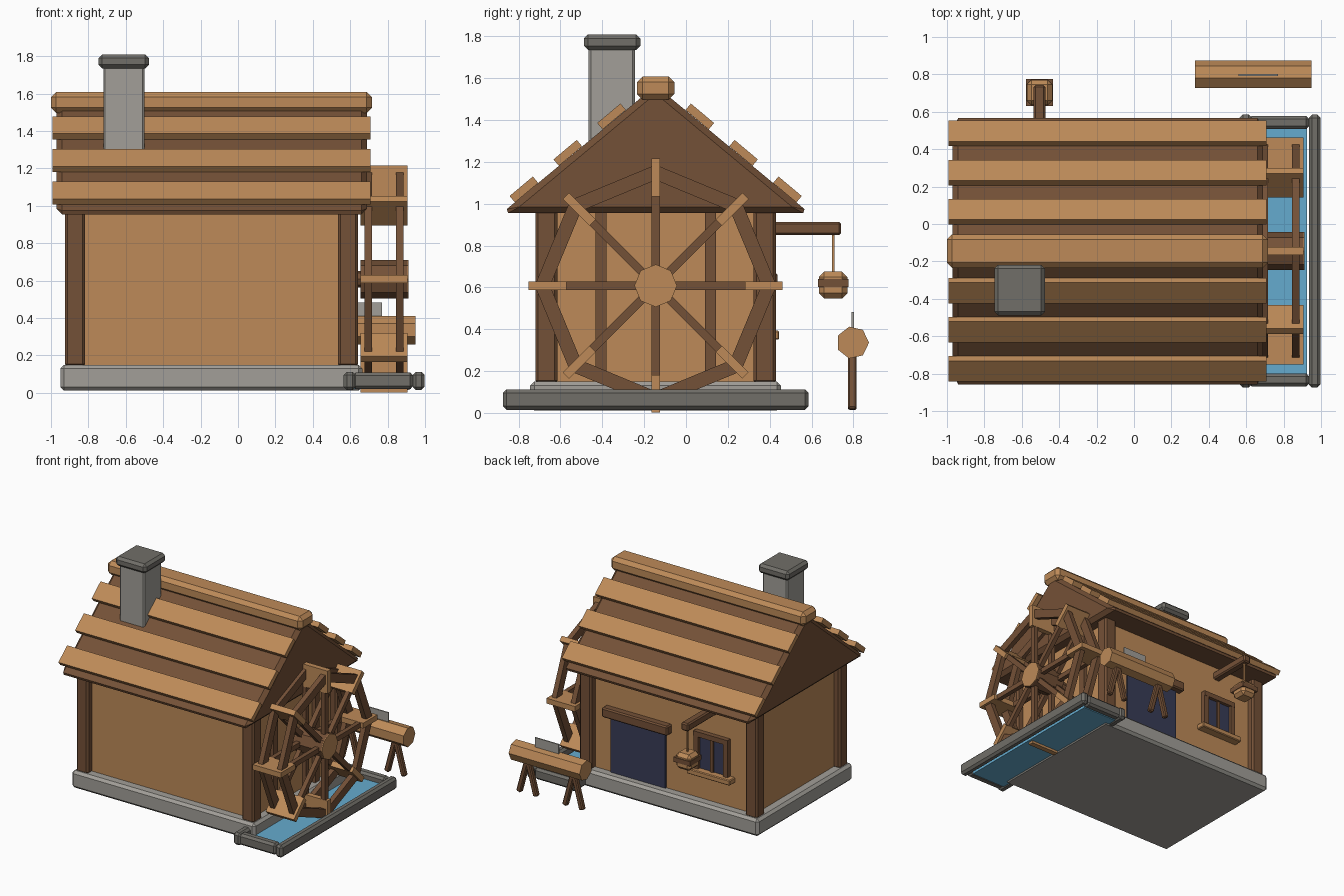
import bpy, bmesh, math
from mathutils import Matrix, Vector

if "Cube" in bpy.data.objects:
    bpy.data.objects.remove(bpy.data.objects["Cube"])


def material(name, rgb):
    m = bpy.data.materials.new(name)
    m.diffuse_color = (*rgb, 1)
    m.use_nodes = True
    m.node_tree.nodes["Principled BSDF"].inputs["Base Color"].default_value = m.diffuse_color
    return m


LIGHT = material("light wood", (0.51, 0.255, 0.098))
DARK = material("dark wood", (0.175, 0.082, 0.038))
STONE = material("light stone", (0.36, 0.345, 0.315))
SLATE = material("dark stone", (0.165, 0.158, 0.14))
WATER = material("water blue", (0.13, 0.41, 0.62))
NAVY = material("dark glass", (0.04, 0.045, 0.095))
CX, CY = -0.14, -0.145      # centre of the house


def finish(name, bm, mat, bevel=0.0):
    bmesh.ops.recalc_face_normals(bm, faces=bm.faces[:])
    if bevel:
        bmesh.ops.bevel(bm, geom=bm.edges[:], offset=bevel, segments=1,
                        affect='EDGES', profile=0.5)
    me = bpy.data.meshes.new(name)
    bm.to_mesh(me)
    bm.free()
    me.materials.append(mat)
    ob = bpy.data.objects.new(name, me)
    bpy.context.collection.objects.link(ob)
    return ob


def block(name, centre, size, mat, bevel=0.0, rot_axis=None, angle=0.0):
    bm = bmesh.new()
    bmesh.ops.create_cube(bm, size=1.0)
    bmesh.ops.scale(bm, vec=size, verts=bm.verts)
    m = Matrix.Translation(centre)
    if rot_axis:
        m = m @ Matrix.Rotation(angle, 4, rot_axis)
    if bevel:
        bmesh.ops.bevel(bm, geom=bm.edges[:], offset=bevel, segments=1,
                        affect='EDGES', profile=0.5)
    bmesh.ops.transform(bm, matrix=m, verts=bm.verts)
    return finish(name, bm, mat)


def span(name, x, y, z, mat, bevel=0.0):
    c = [(a + b) / 2 for a, b in (x, y, z)]
    s = [b - a for a, b in (x, y, z)]
    return block(name, c, s, mat, bevel)


def extrude_x(name, profile, x0, x1, mat, bevel=0.0):
    """Extrude a closed (y, z) outline along x."""
    bm = bmesh.new()
    face = bm.faces.new([bm.verts.new((x0, y, z)) for y, z in profile])
    out = bmesh.ops.extrude_face_region(bm, geom=[face])
    vs = [v for v in out["geom"] if isinstance(v, bmesh.types.BMVert)]
    bmesh.ops.translate(bm, verts=vs, vec=(x1 - x0, 0, 0))
    return finish(name, bm, mat, bevel)


def ngon(y, z, r, n):
    return [(y + r * math.cos(2 * math.pi * i / n),
             z + r * math.sin(2 * math.pi * i / n)) for i in range(n)]


# house body
span("foundation", (-0.95, 0.665), (-0.745, 0.455), (0.012, 0.15), STONE, 0.02)
span("walls", (-0.872, 0.588), (-0.667, 0.377), (0.13, 0.98), LIGHT)
for sx in (-1, 1):
    for sy in (-1, 1):
        block("corner_post", (CX - 0.002 + sx * 0.73, CY + sy * 0.522, 0.555),
              (0.107, 0.107, 0.83), DARK, 0.014)
for s in (-1, 1):
    block("side_timber", (0.592, CY + s * 0.262, 0.555), (0.05, 0.052, 0.83), DARK)

# roof with planks and ridge
extrude_x("roof", [(CY - 0.735, 0.955), (CY + 0.735, 0.955), (CY, 1.565)],
          CX - 0.83, CX + 0.83, DARK, 0.03)
for s in (-1, 1):
    for off, z in ((0.63, 1.068), (0.42, 1.243), (0.211, 1.417)):
        block("roof_plank", (CX - 0.002, CY + s * off, z), (1.70, 0.145, 0.04),
              LIGHT, 0, 'X', -s * math.radians(40))
block("ridge_beam", (CX - 0.002, CY, 1.553), (1.716, 0.18, 0.112), LIGHT, 0.028)

# chimney
span("chimney", (-0.72, -0.50), (-0.465, -0.245), (1.15, 1.75), STONE, 0.01)
span("chimney_cap", (-0.746, -0.476), (-0.488, -0.218), (1.735, 1.81), SLATE, 0.02)

# water channel
for x0, x1 in ((0.565, 0.63), (0.935, 0.997)):
    span("channel_long_wall", (x0, x1), (CY - 0.73, CY + 0.73), (0.015, 0.113), SLATE, 0.017)
for s in (-1, 1):
    block("channel_end_wall", (0.775, CY + s * 0.688, 0.065), (0.325, 0.07, 0.09), SLATE, 0.017)
span("water", (0.62, 0.925), (CY - 0.66, CY + 0.66), (0.02, 0.06), WATER)

# water wheel
WX, WZ = 0.78, 0.608
for x in (0.697, 0.865):
    bm = bmesh.new()
    rings = []
    for i in range(8):
        a = math.pi / 4 * i
        rings.append([bm.verts.new((x + dx, CY + r * math.cos(a), WZ + r * math.sin(a)))
                      for dx, r in ((-0.02, 0.505), (0.02, 0.505), (0.02, 0.578), (-0.02, 0.578))])
    for i in range(8):
        a, b = rings[i], rings[(i + 1) % 8]
        for j in range(4):
            k = (j + 1) % 4
            bm.faces.new((a[j], a[k], b[k], b[j]))
    finish("wheel_rim", bm, DARK)
    for i in range(8):
        a = math.pi / 4 * i
        block("wheel_spoke", (x, CY + 0.3 * math.cos(a), WZ + 0.3 * math.sin(a)),
              (0.036, 0.48, 0.04), DARK, 0, 'X', a)
for i in range(8):
    a = math.pi / 4 * i
    block("wheel_paddle", (WX, CY + 0.517 * math.cos(a), WZ + 0.517 * math.sin(a)),
          (0.25, 0.18, 0.042), LIGHT, 0, 'X', a)
extrude_x("wheel_hub", ngon(CY, WZ, 0.102, 8), 0.655, 0.905, DARK)
extrude_x("hub_end", ngon(CY, WZ, 0.102, 8), 0.905, 0.911, LIGHT)
extrude_x("wheel_axle", ngon(CY, WZ, 0.045, 8), 0.57, 0.66, DARK)

# back door
DX = 0.15
span("door", (DX - 0.24, DX + 0.24), (0.37, 0.39), (0.14, 0.61), NAVY)
span("door_lintel", (DX - 0.29, DX + 0.29), (0.37, 0.438), (0.593, 0.67), DARK, 0.01)

# back window
BX = -0.505
span("window_pane", (BX - 0.12, BX + 0.12), (0.37, 0.39), (0.39, 0.67), NAVY)
for s in (-1, 1):
    block("window_side", (BX + s * 0.13, 0.392, 0.535), (0.04, 0.045, 0.31), DARK)
span("window_head", (BX - 0.15, BX + 0.15), (0.37, 0.416), (0.65, 0.69), DARK)
span("window_mullion", (BX - 0.014, BX + 0.014), (0.37, 0.402), (0.385, 0.66), DARK)
span("window_sill", (BX - 0.19, BX + 0.19), (0.37, 0.445), (0.35, 0.393), LIGHT, 0.006)

# hoist with hanging sack
span("hoist_beam", (BX - 0.032, BX + 0.032), (0.36, 0.742), (0.85, 0.913), DARK, 0.01)
block("hoist_rope", (BX, 0.703, 0.755), (0.012, 0.012, 0.21), LIGHT)
block("sack", (BX, 0.703, 0.611), (0.136, 0.136, 0.128), LIGHT, 0.025)
block("sack_band", (BX, 0.703, 0.62), (0.146, 0.146, 0.038), DARK)

# log on sawhorse with blade
extrude_x("log", ngon(0.797, 0.336, 0.078, 7), 0.325, 0.95, LIGHT)
for cx in (0.43, 0.835):
    for s in (-1, 1):
        block("sawhorse_leg", (cx + s * 0.04, 0.795, 0.147), (0.04, 0.042, 0.27),
              DARK, 0.008, 'Y', -s * math.radians(15))
span("saw_blade", (0.56, 0.77), (0.792, 0.802), (0.37, 0.482), STONE)
